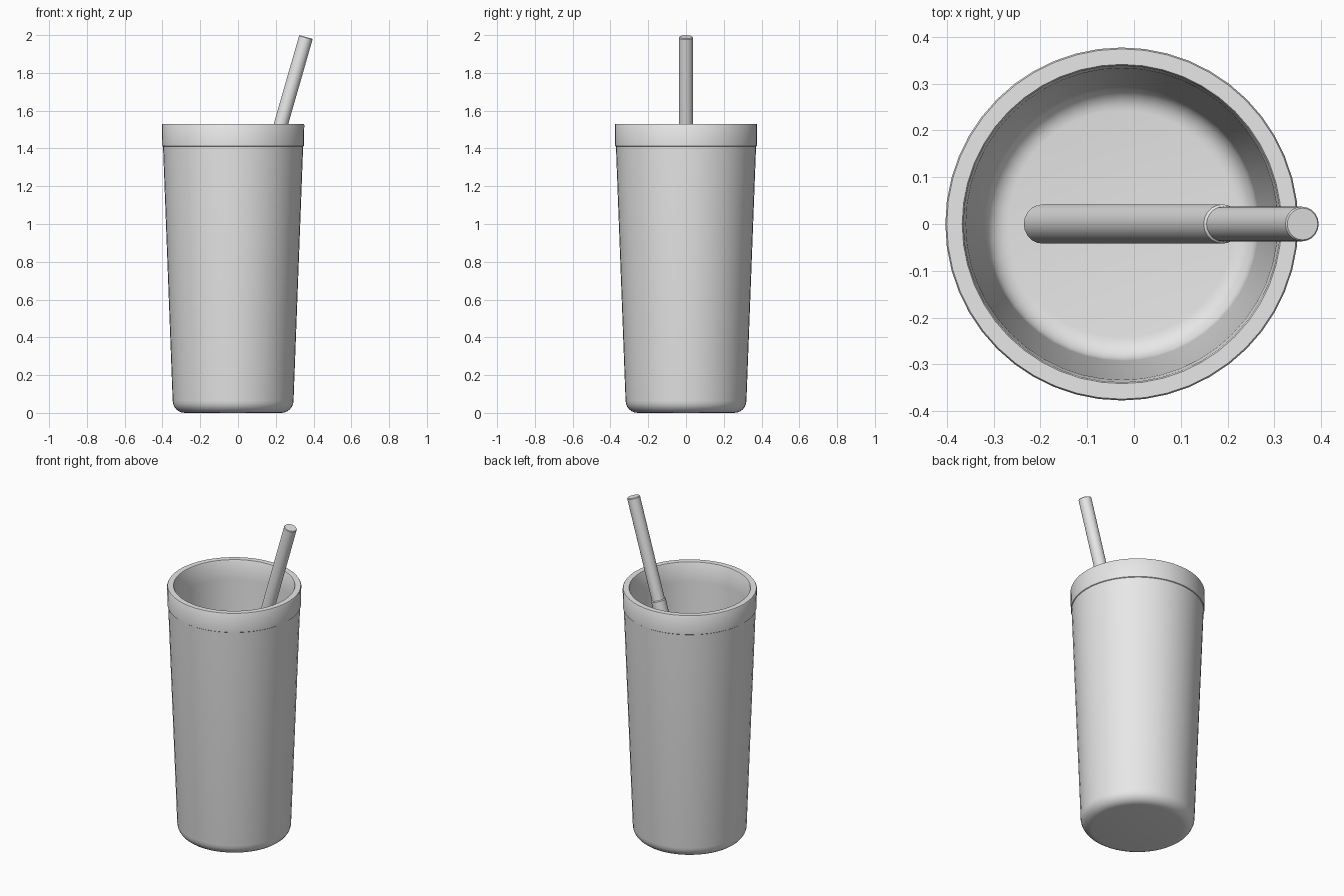
import bpy
import math
from mathutils import Vector

default = bpy.data.objects.get("Cube")
if default:
    bpy.data.objects.remove(default, do_unlink=True)

grey = bpy.data.materials.new("plain grey")
grey.use_nodes = True
grey.diffuse_color = (0.8, 0.8, 0.8, 1)
grey.node_tree.nodes["Principled BSDF"].inputs["Base Color"].default_value = (0.8, 0.8, 0.8, 1)


def lathe(name, profile, sides):
    """Turn a (radius, height) profile about z; radius 0 makes a pole."""
    verts, faces, rings = [], [], []
    for r, z in profile:
        n = 1 if r == 0 else sides
        rings.append(range(len(verts), len(verts) + n))
        for i in range(n):
            a = math.tau * i / sides
            verts.append((r * math.cos(a), r * math.sin(a), z))
    for low, high in zip(rings, rings[1:]):
        for i in range(sides):
            j = (i + 1) % sides
            corners = [low[i % len(low)], low[j % len(low)],
                       high[j % len(high)], high[i % len(high)]]
            faces.append(list(dict.fromkeys(corners)))
    mesh = bpy.data.meshes.new(name)
    mesh.from_pydata(verts, [], faces)
    mesh.materials.append(grey)
    obj = bpy.data.objects.new(name, mesh)
    bpy.context.collection.objects.link(obj)
    bpy.ops.object.select_all(action='DESELECT')
    obj.select_set(True)
    bpy.context.view_layer.objects.active = obj
    bpy.ops.object.shade_smooth_by_angle(angle=math.radians(35))
    return obj


def corner(radius, bottom, size, steps=6):
    """Rounded lower corner, from the floor out to the wall."""
    angles = [math.pi / 2 * i / steps for i in range(steps + 1)]
    return [(radius - size + size * math.sin(a),
             bottom + size - size * math.cos(a)) for a in angles]


# Tapered tumbler: outside, rim band, then down the inside to the floor
outside = [(0, 0)] + corner(0.32, 0, 0.065)
band = [(0.371, 1.41), (0.375, 1.413), (0.377, 1.525), (0.374, 1.53)]
inside = [(0.341, 1.53), (0.338, 1.525), (0.333, 1.41)]
floor = corner(0.292, 0.045, 0.05)[::-1] + [(0, 0.045)]
cup = lathe("cup", outside + band + inside + floor, 48)
cup.location.x = -0.026

# Leaning straw, slightly thicker in its lower length
foot, tip = Vector((-0.195, 0, 0.06)), Vector((0.36, 0, 1.99))
length = (tip - foot).length
straw = lathe("straw", [(0, 0), (0.042, 0), (0.042, 1.39), (0.037, 1.395),
                        (0.037, length - 0.004), (0.034, length), (0, length)], 20)
straw.location = foot
straw.rotation_euler.y = math.atan2(tip.x - foot.x, tip.z - foot.z)
